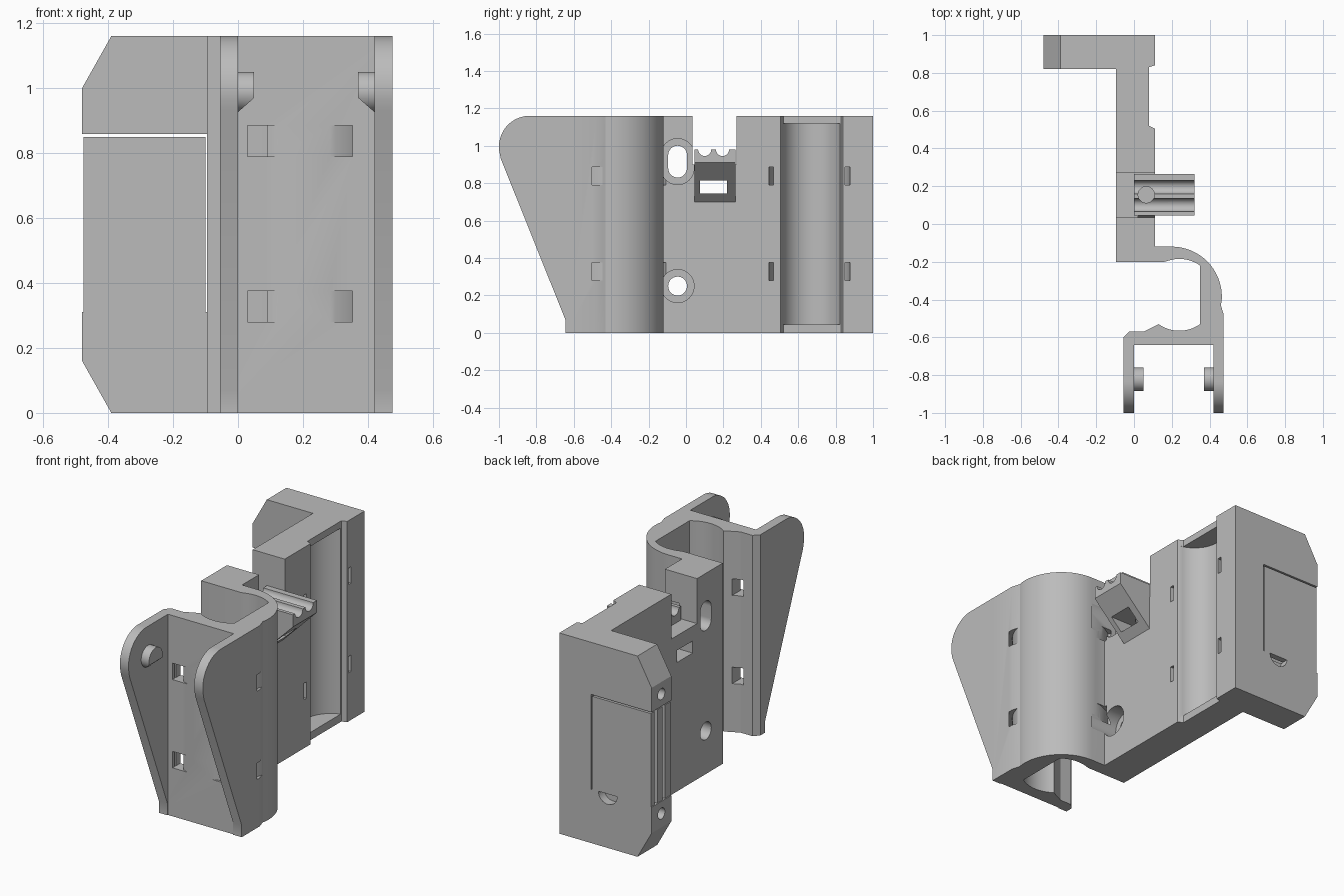
import bpy, bmesh, math
from mathutils import Vector

if "Cube" in bpy.data.objects:
    bpy.data.objects.remove(bpy.data.objects["Cube"])

grey = bpy.data.materials.new("plain_grey")
grey.use_nodes = True
COLOUR = (0.5, 0.5, 0.5, 1)
grey.diffuse_color = COLOUR
grey.node_tree.nodes["Principled BSDF"].inputs["Base Color"].default_value = COLOUR


def arc(cx, cy, r, start, end, steps=32):
    angles = [math.radians(start + (end - start) * i / steps) for i in range(steps + 1)]
    return [(cx + r * math.cos(a), cy + r * math.sin(a)) for a in angles]


def circle(cx, cy, r):
    return arc(cx, cy, r, 0, 360, 48)[:-1]


def ring(cx, cy, inner, outer, start, end):
    return arc(cx, cy, outer, start, end, 48) + arc(cx, cy, inner, end, start, 48)


def rect(a0, a1, b0, b1):
    return [(a0, b0), (a1, b0), (a1, b1), (a0, b1)]


def prism(name, outline, low, high, axis="z"):
    """Extrude a flat outline along one axis."""
    place = {"x": lambda a, b, h: (h, a, b),
             "y": lambda a, b, h: (a, h, b),
             "z": lambda a, b, h: (a, b, h)}[axis]
    bm = bmesh.new()
    face = bm.faces.new([bm.verts.new(place(a, b, low)) for a, b in outline])
    extruded = bmesh.ops.extrude_face_region(bm, geom=[face])["geom"]
    moved = [v for v in extruded if isinstance(v, bmesh.types.BMVert)]
    bmesh.ops.translate(bm, verts=moved, vec=Vector(place(0, 0, high - low)))
    bmesh.ops.recalc_face_normals(bm, faces=bm.faces)
    mesh = bpy.data.meshes.new(name)
    bm.to_mesh(mesh)
    bm.free()
    mesh.materials.append(grey)
    obj = bpy.data.objects.new(name, mesh)
    bpy.context.collection.objects.link(obj)
    return obj


def cut(target, *prism_args):
    """Subtract a prism from the target and discard the cutter."""
    cutter = prism("cutter", *prism_args)
    cutter.hide_render = True
    mod = target.modifiers.new("cut", "BOOLEAN")
    mod.operation, mod.solver, mod.object = "DIFFERENCE", "EXACT", cutter
    bpy.context.view_layer.objects.active = target
    bpy.ops.object.modifier_apply(modifier=mod.name)
    bpy.data.objects.remove(cutter)


H = 1.16

# Main body: rear arm, upright plate, curved channel and front web in one plan
plan = [(-.095, .82), (-.48, .82), (-.48, 1), (.11, 1), (.11, .84), (.08, .83),
        (.08, .52), (.11, .505), (.11, -.12)]
plan += arc(.2, -.385, .265, 90, -5)
plan += [(.46, -.43), (.475, -.48), (.475, -.64), (-.055, -.64), (-.055, -.6),
         (-.025, -.57), (.05, -.57)]
plan += arc(.24, -.375, .19, 235, 305)
plan += arc(.24, -.375, .19, 55, 110) + [(.16, -.2), (-.095, -.2)]
body = prism("mount_body", plan, 0, H)

# Chamfered corners of the rear arm
cut(body, [(-.39, H), (-.48, 1), (-.6, 1), (-.6, 1.3), (-.39, 1.3)], .7, 1.1, "y")
cut(body, [(-.39, 0), (-.48, .16), (-.6, .16), (-.6, -.1), (-.39, -.1)], .7, 1.1, "y")

# Round trough in the plate, closed at both ends
cut(body, circle(.125, .67, .16), .045, 1.12)

# Strap channels around the trough and the curved channel
for z0, z1 in ((.28, .375), (.79, .885)):
    cut(body, ring(.125, .66, .192, .217, 60, 300), z0, z1)
    cut(body, ring(.205, -.385, .267, .295, -128, 128), z0, z1)
    cut(body, rect(.03, .09, -.7, -.5), z0, z1)

# Screw holes with counterbores, the upper one oblong
def oblong(r, low, high):
    return arc(-.045, high, r, 0, 180) + arc(-.045, low, r, 180, 360)

for low, high in ((.88, .95), (.249, .25)):
    cut(body, oblong(.05, low, high), -.2, .2, "x")
    cut(body, oblong(.088, low, high), .02, .2, "x")

# Notch in the top of the plate
cut(body, rect(.035, .27, .9, 1.3), -.2, .2, "x")

# Side door of the rear arm: gaps, slits, screw holes and thumb dent
cut(body, rect(-.6, -.093, .85, .859), .7, 1.1, "y")
cut(body, rect(-.1, -.093, .31, .859), .7, 1.1, "y")
cut(body, rect(-.6, -.475, .31, .859), .7, 1.1, "y")
for y in (.87, .94):
    cut(body, rect(-.6, -.1, y, y + .025), .31, .85)
for z in (.24, .93):
    cut(body, circle(.91, z, .032), -.6, -.3, "x")
cut(body, arc(-.2, .312, .06, 180, 360), .95, 1.1, "y")

# Wedge clip with two cable grooves
clip = prism("cable_clip", [(0, .7), (0, .98), (.32, .98), (.32, .91), (.11, .7)],
             .045, .265, "y")
for y in (.1, .195):
    cut(clip, circle(y, .98, .035), -.1, .5, "x")

# Slot and vertical hole running through clip and plate
for part in (clip, body):
    cut(part, rect(.075, .22, .745, .815), -.3, .5, "x")
    cut(part, circle(.065, .155, .043), .78, 1.3)

# Tapered side flanges and their inner pegs
flange = [(-.64, 0), (-.645, 0), (-.645, .07), (-.99, .93)]
flange += arc(-.835, .995, .165, 190, 90) + [(-.64, H)]
parts = [body, clip]
for side, x0, wall, tip in (("right", -.055, 0, .05), ("left", .42, .42, .37)):
    parts.append(prism(side + "_flange", flange, x0, x0 + .055, "x"))
    peg = prism(side + "_peg", circle(-.822, .988, .062), wall, tip, "x")
    # Sloped underside of the peg
    cut(peg, [(wall, .926), (tip, .97), (2 * tip - wall, .97),
              (2 * tip - wall, .8), (wall, .8)], -1, -.6, "y")
    parts.append(peg)

# Smooth the curves and keep the edges sharp
bpy.ops.object.select_all(action="DESELECT")
for part in parts:
    part.select_set(True)
bpy.context.view_layer.objects.active = body
bpy.ops.object.shade_smooth_by_angle(angle=math.radians(25))
